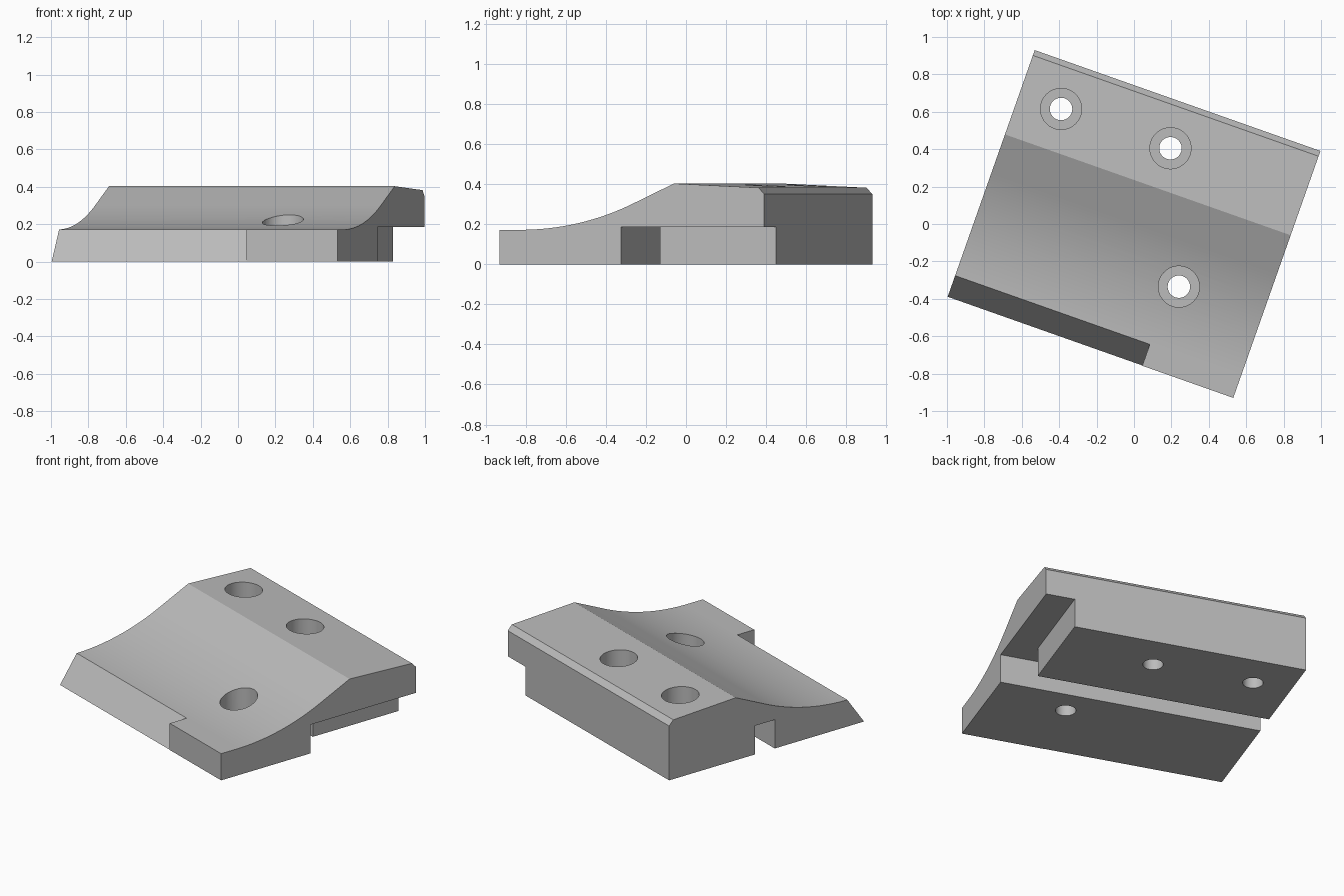
import bpy, bmesh, math
from mathutils import Matrix, Vector

cube = bpy.data.objects.get("Cube")
if cube:
    bpy.data.objects.remove(cube, do_unlink=True)

HALF_LEN, HALF_WID = 0.81, 0.70
SLOT_FRONT, SLOT_BACK, STEP_Z = -0.058, 0.085, 0.185
LOW_Z, RIDGE_V, RIDGE_Z = 0.172, 0.222, 0.403
TURN = Matrix.Rotation(math.radians(-19.44), 4, 'Z')

grey = bpy.data.materials.new("plain grey")
grey.use_nodes = True
colour = (0.5, 0.5, 0.5, 1)
grey.diffuse_color = colour
grey.node_tree.nodes["Principled BSDF"].inputs["Base Color"].default_value = colour


def finish(name, bm):
    """Turn a bmesh into an object, rotated to the part's own heading."""
    bmesh.ops.recalc_face_normals(bm, faces=bm.faces)
    bm.transform(TURN)
    mesh = bpy.data.meshes.new(name)
    bm.to_mesh(mesh)
    bm.free()
    mesh.materials.append(grey)
    obj = bpy.data.objects.new(name, mesh)
    bpy.context.collection.objects.link(obj)
    return obj


def prism(name, profile, u0, u1):
    """Extrude a (depth, height) profile along the length."""
    bm = bmesh.new()
    face = bm.faces.new([bm.verts.new((u0, v, z)) for v, z in profile])
    new = bmesh.ops.extrude_face_region(bm, geom=[face])["geom"]
    moved = [g for g in new if isinstance(g, bmesh.types.BMVert)]
    bmesh.ops.translate(bm, verts=moved, vec=(u1 - u0, 0, 0))
    return finish(name, bm)


def drill(name, x, y, radius, z0, z1):
    bm = bmesh.new()
    spot = TURN.inverted() @ Vector((x, y, (z0 + z1) / 2))
    bmesh.ops.create_cone(bm, cap_ends=True, segments=48, radius1=radius,
                          radius2=radius, depth=z1 - z0,
                          matrix=Matrix.Translation(spot))
    return finish(name, bm)


# Clamp body: slotted underside, chamfered back, scooped front slope
sweep = math.radians(25)
arc_r = 1.42
arc_start = -0.59
scoop = [(arc_start + arc_r * math.sin(a), LOW_Z + arc_r * (1 - math.cos(a)))
         for a in (sweep * i / 24 for i in range(25))]
profile = [(-HALF_WID, 0), (SLOT_FRONT, 0), (SLOT_FRONT, STEP_Z),
           (SLOT_BACK, STEP_Z), (SLOT_BACK, 0), (HALF_WID, 0),
           (HALF_WID, 0.35), (0.67, 0.382), (RIDGE_V, RIDGE_Z)]
profile += scoop[::-1] + [(-HALF_WID, LOW_Z)]
body = prism("clamp_body", profile, -HALF_LEN, HALF_LEN)

# Cutters: sloped front edge, stepped end, counterbored screw holes
cutters = [
    prism("front_bevel_cutter", [(-0.768, -0.1), (-0.509, 0.272),
                                 (-0.9, 0.272), (-0.9, -0.1)], -1, 0.294),
    prism("end_step_cutter", [(0.01, -0.1), (0.9, -0.1),
                              (0.9, STEP_Z), (0.01, STEP_Z)], 0.632, 1),
]
for x, y in ((-0.39, 0.615), (0.195, 0.405), (0.24, -0.335)):
    cutters.append(drill("screw_hole_cutter", x, y, 0.06, -0.1, 0.6))
    cutters.append(drill("counterbore_cutter", x, y, 0.11, 0.08, 0.6))

bpy.context.view_layer.objects.active = body
for cutter in cutters:
    cutter.hide_render = True
    mod = body.modifiers.new("cut", 'BOOLEAN')
    mod.operation = 'DIFFERENCE'
    mod.solver = 'EXACT'
    mod.object = cutter
    bpy.ops.object.modifier_apply(modifier=mod.name)
    bpy.data.objects.remove(cutter, do_unlink=True)

# Smooth the scoop and bores, keep machined edges sharp
for obj in bpy.context.selected_objects:
    obj.select_set(False)
body.select_set(True)
bpy.ops.object.shade_smooth_by_angle(angle=math.radians(15))
